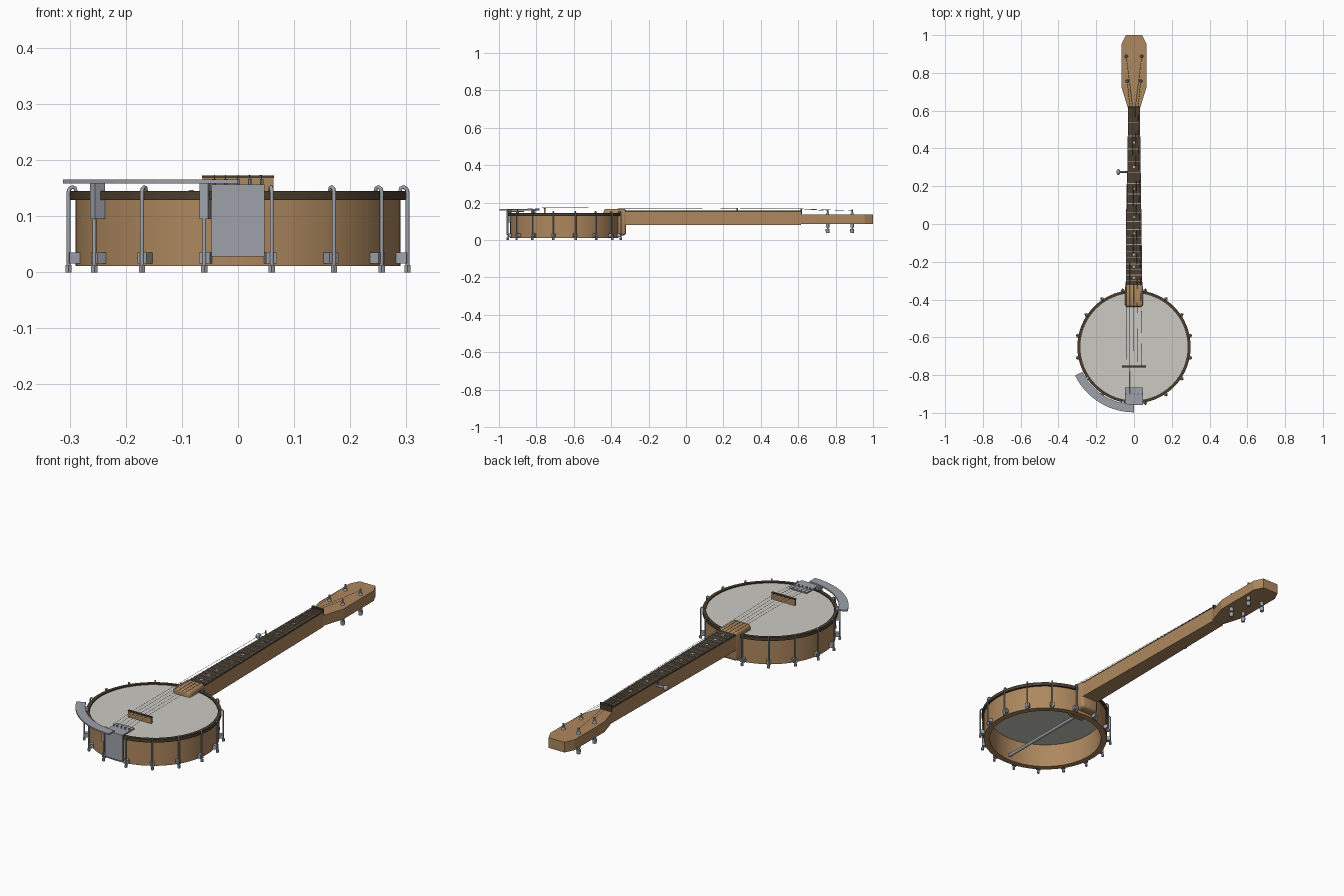
import bpy, bmesh, math
from mathutils import Matrix, Vector

if "Cube" in bpy.data.objects:
    bpy.data.objects.remove(bpy.data.objects["Cube"])

POT_Y = -0.65


def material(name, rgb):
    m = bpy.data.materials.new(name)
    m.diffuse_color = (*rgb, 1)
    m.use_nodes = True
    m.node_tree.nodes["Principled BSDF"].inputs["Base Color"].default_value = m.diffuse_color
    return m


WOOD = material("maple wood", (0.42, 0.245, 0.113))
DARK = material("dark wood", (0.07, 0.047, 0.026))
METAL = material("metal", (0.34, 0.36, 0.40))
SKIN = material("drum skin", (0.60, 0.59, 0.54))
INLAY = material("pale inlay", (0.62, 0.56, 0.42))


def finish(name, bm, mat, smooth=False):
    bmesh.ops.recalc_face_normals(bm, faces=bm.faces)
    me = bpy.data.meshes.new(name)
    bm.to_mesh(me)
    bm.free()
    me.materials.append(mat)
    ob = bpy.data.objects.new(name, me)
    bpy.context.collection.objects.link(ob)
    if smooth:
        bpy.ops.object.select_all(action='DESELECT')
        ob.select_set(True)
        bpy.context.view_layer.objects.active = ob
        bpy.ops.object.shade_smooth_by_angle(angle=math.radians(35))
    return ob


def box(bm, size, loc, rot=0.0):
    m = Matrix.Translation(loc) @ Matrix.Rotation(rot, 4, 'Z') @ Matrix.Diagonal((*size, 1))
    return bmesh.ops.create_cube(bm, size=1, matrix=m)


def rod(bm, a, b, r, r2=None, segs=12):
    a, b = Vector(a), Vector(b)
    d = b - a
    m = Matrix.Translation((a + b) / 2) @ d.to_track_quat('Z', 'Y').to_matrix().to_4x4()
    bmesh.ops.create_cone(bm, cap_ends=True, segments=segs, radius1=r,
                          radius2=r if r2 is None else r2, depth=d.length, matrix=m)


def prism(bm, outline, z0, z1):
    lo = [bm.verts.new((x, y, z0)) for x, y in outline]
    hi = [bm.verts.new((x, y, z1)) for x, y in outline]
    bm.faces.new(lo[::-1])
    bm.faces.new(hi)
    for i in range(len(lo)):
        j = (i + 1) % len(lo)
        bm.faces.new((lo[i], lo[j], hi[j], hi[i]))


def ring(bm, r0, r1, z0, z1, segs=64):
    loops = []
    for i in range(segs):
        a = math.tau * i / segs
        c, s = math.cos(a), math.sin(a)
        loops.append([bm.verts.new((r * c, POT_Y + r * s, z))
                      for r, z in ((r0, z0), (r1, z0), (r1, z1), (r0, z1))])
    for i in range(segs):
        a, b = loops[i], loops[(i + 1) % segs]
        for k in range(4):
            n = (k + 1) % 4
            bm.faces.new((a[k], b[k], b[n], a[n]))


def wires(name, paths, r, mat, res=2):
    cu = bpy.data.curves.new(name, 'CURVE')
    cu.dimensions = '3D'
    cu.bevel_depth = r
    cu.bevel_resolution = res
    cu.use_fill_caps = True
    for p in paths:
        sp = cu.splines.new('POLY')
        sp.points.add(len(p) - 1)
        for pt, co in zip(sp.points, p):
            pt.co = (*co, 1)
    cu.materials.append(mat)
    ob = bpy.data.objects.new(name, cu)
    bpy.context.collection.objects.link(ob)
    bpy.ops.object.select_all(action='DESELECT')
    ob.select_set(True)
    bpy.context.view_layer.objects.active = ob
    bpy.ops.object.convert(target='MESH')


def polar(r, a, z):
    return (r * math.cos(a), POT_Y + r * math.sin(a), z)


# Pot: rim, tension hoop, drum head
bm = bmesh.new(); ring(bm, 0.262, 0.29, 0.011, 0.13); finish("rim", bm, WOOD, True)
bm = bmesh.new(); ring(bm, 0.284, 0.30, 0.129, 0.145); finish("tension_hoop", bm, DARK, True)
bm = bmesh.new()
rod(bm, (0, POT_Y, 0.128), (0, POT_Y, 0.14), 0.286, segs=64)
finish("drum_head", bm, SKIN, True)

# Hooks with shoes and nuts around the rim
angles = [math.tau * (i + 0.5) / 16 for i in range(16)]
profile = [(0.308, 0.01), (0.308, 0.143), (0.306, 0.149), (0.301, 0.152),
           (0.296, 0.150), (0.294, 0.142)]
wires("hooks", [[polar(r, a, z) for r, z in profile] for a in angles], 0.0035, METAL)
bm = bmesh.new()
for a in angles:
    box(bm, (0.022, 0.02, 0.019), polar(0.297, a, 0.0255), a)
finish("hook_shoes", bm, METAL)
bm = bmesh.new()
for a in angles:
    rod(bm, polar(0.308, a, 0), polar(0.308, a, 0.013), 0.0065, segs=6)
finish("hook_nuts", bm, METAL)

# Coordinator rod inside the pot
bm = bmesh.new()
rod(bm, (0, -0.915, 0.035), (0, -0.42, 0.035), 0.008)
finish("coordinator_rod", bm, METAL, True)

# Heel block joining neck and pot
bm = bmesh.new()
box(bm, (0.094, 0.12, 0.142), (0, -0.38, 0.096))
bmesh.ops.bevel(bm, geom=bm.edges[:], offset=0.014, segments=3, affect='EDGES', profile=0.5)
finish("heel", bm, WOOD, True)


def half_width(y):
    return 0.044 + (0.031 - 0.044) * (y + 0.33) / 0.945


# Neck, fingerboard and headstock
def taper(y0, y1):
    return [(-half_width(y0), y0), (half_width(y0), y0), (half_width(y1), y1), (-half_width(y1), y1)]


bm = bmesh.new(); prism(bm, taper(-0.33, 0.615), 0.08, 0.15); finish("neck", bm, WOOD)
bm = bmesh.new(); prism(bm, taper(-0.325, 0.615), 0.15, 0.157); finish("fingerboard", bm, DARK)
right = [(0.031, 0.61), (0.065, 0.72), (0.065, 0.955), (0.043, 1.0)]
bm = bmesh.new()
prism(bm, right + [(-x, y) for x, y in reversed(right)], 0.086, 0.136)
finish("headstock", bm, WOOD)

# Frets, position dots and nut
fret_y = [-0.755 + 1.37 * 2 ** (-n / 12) for n in range(20)]
bm = bmesh.new()
for y in fret_y[1:]:
    box(bm, (2 * half_width(y), 0.004, 0.003), (0, y, 0.158))
finish("frets", bm, METAL)
bm = bmesh.new()
for n in (3, 5, 7, 10, 12, 15, 17, 19):
    y = (fret_y[n] + fret_y[n - 1]) / 2
    rod(bm, (0, y, 0.156), (0, y, 0.158), 0.006)
finish("position_dots", bm, INLAY)
bm = bmesh.new(); box(bm, (0.062, 0.008, 0.03), (0, 0.617, 0.151)); finish("nut", bm, DARK)

# Bridge with a dark cap
bm = bmesh.new(); box(bm, (0.126, 0.010, 0.028), (0, -0.755, 0.154)); finish("bridge", bm, WOOD)
bm = bmesh.new(); box(bm, (0.128, 0.012, 0.004), (0, -0.755, 0.170)); finish("bridge_cap", bm, DARK)

# Tailpiece: front plate, top plate, string pins
bm = bmesh.new()
box(bm, (0.094, 0.007, 0.127), (0, -0.956, 0.0915))
box(bm, (0.094, 0.094, 0.006), (0, -0.9125, 0.153))
finish("tailpiece", bm, METAL)
string_x = [-0.042, -0.022, 0.0, 0.021, 0.042]
bm = bmesh.new()
for x in string_x:
    rod(bm, (x, -0.90, 0.154), (x, -0.90, 0.166), 0.003, segs=8)
finish("tailpiece_pins", bm, METAL)

# Armrest arc on two clamps
steps = 20
arc = [math.radians(270 - 64 * i / steps) for i in range(steps + 1)]
bm = bmesh.new()
prism(bm, [polar(0.347, a, 0)[:2] for a in arc] + [polar(0.304, a, 0)[:2] for a in reversed(arc)],
      0.158, 0.165)
finish("armrest", bm, METAL)
bm = bmesh.new()
for deg in (258.75, 213.75):
    a = math.radians(deg)
    box(bm, (0.022, 0.016, 0.065), polar(0.301, a, 0.1275), a)
finish("armrest_clamps", bm, METAL)

# Headstock tuners: post, collar, shaft and button
pegs = [(-0.036, 0.757), (-0.041, 0.888), (0.041, 0.888), (0.036, 0.757)]
bm = bmesh.new()
for x, y in pegs:
    rod(bm, (x, y, 0.05), (x, y, 0.164), 0.004)
    rod(bm, (x, y, 0.134), (x, y, 0.147), 0.010, 0.006)
    rod(bm, (x, y, 0.066), (x, y, 0.088), 0.009)
    rod(bm, (x, y, 0.038), (x, y, 0.058), 0.009, 0.011)
finish("tuners", bm, METAL, True)

# Side tuner for the short string
bm = bmesh.new()
rod(bm, (-0.03, 0.275, 0.135), (-0.08, 0.275, 0.135), 0.005)
rod(bm, (-0.042, 0.275, 0.13), (-0.042, 0.275, 0.172), 0.004)
m = Matrix.Translation((-0.083, 0.275, 0.135)) @ Matrix.Diagonal((0.010, 0.016, 0.012, 1))
bmesh.ops.create_uvsphere(bm, u_segments=12, v_segments=8, radius=1, matrix=m)
finish("side_tuner", bm, METAL, True)

# Strings from tailpiece over bridge and nut to the tuners
paths = [[(string_x[0], -0.90, 0.163), (string_x[0], -0.755, 0.173), (-0.040, 0.275, 0.168)]]
for i, (px, py) in enumerate(pegs):
    x = string_x[i + 1]
    nx = -0.021 + 0.014 * i
    paths.append([(x, -0.90, 0.163), (x, -0.755, 0.173), (nx, 0.617, 0.167), (px, py, 0.157)])
wires("strings", paths, 0.0009, METAL, 0)
